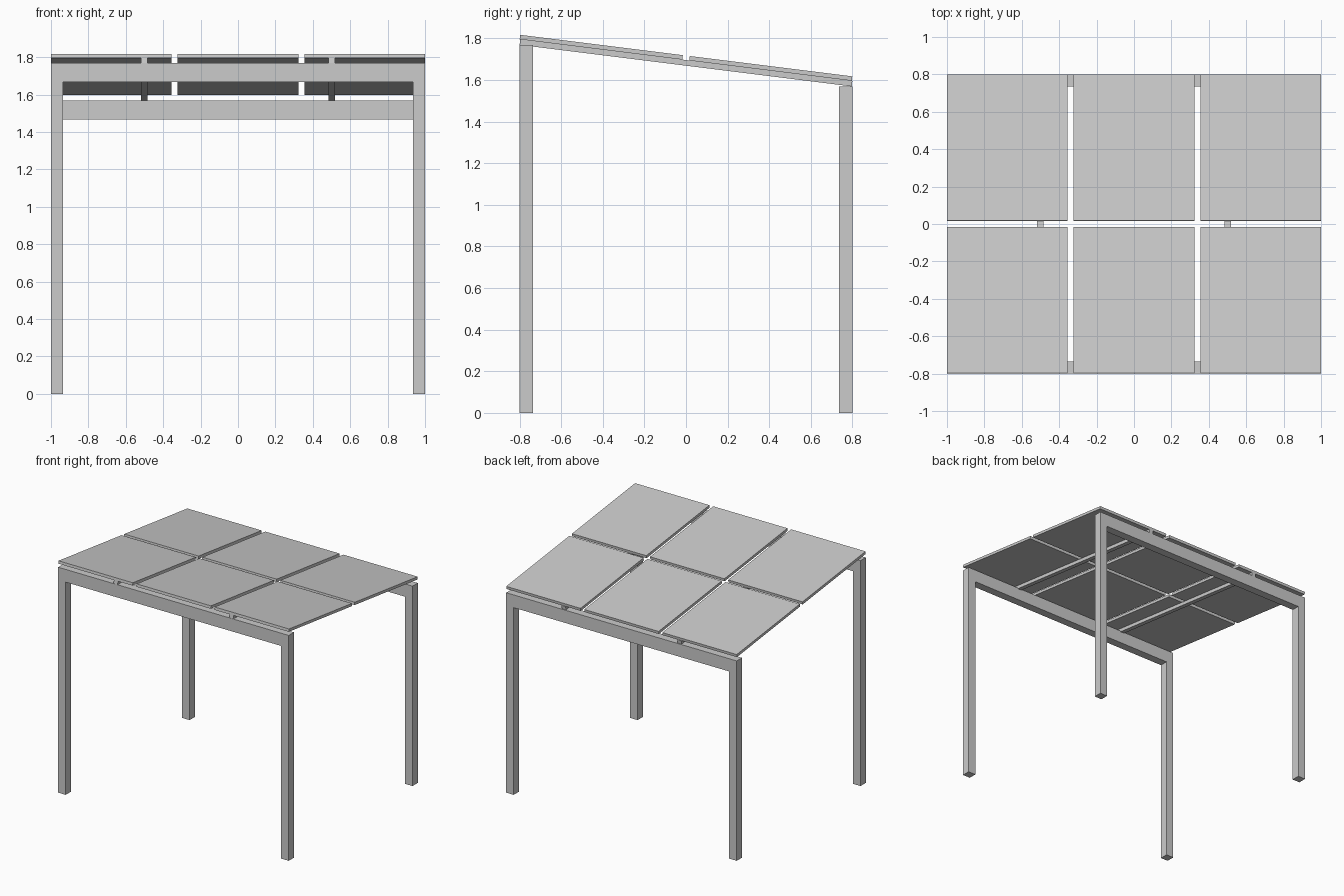
import bpy, bmesh, math
from mathutils import Matrix

if "Cube" in bpy.data.objects:
    bpy.data.objects.remove(bpy.data.objects["Cube"])

grey = bpy.data.materials.new("light_grey")
grey.diffuse_color = (0.6, 0.6, 0.6, 1)
grey.use_nodes = True
grey.node_tree.nodes["Principled BSDF"].inputs["Base Color"].default_value = grey.diffuse_color
SLOPE = -math.atan(0.125)      # roof falls towards the back
POST = 0.065                   # post and beam thickness


def finish(name, bm):
    bmesh.ops.recalc_face_normals(bm, faces=bm.faces)
    mesh = bpy.data.meshes.new(name)
    bm.to_mesh(mesh)
    bm.free()
    mesh.materials.append(grey)
    ob = bpy.data.objects.new(name, mesh)
    bpy.context.collection.objects.link(ob)
    return ob


def portal_frame(name, y, height):
    """Two posts joined by a beam, as one extruded outline."""
    i, h = 1 - POST, height - 0.1
    outline = [(-1, 0), (-i, 0), (-i, h), (i, h), (i, 0), (1, 0), (1, height), (-1, height)]
    bm = bmesh.new()
    face = bm.faces.new([bm.verts.new((x, y, z)) for x, z in outline])
    new = bmesh.ops.extrude_face_region(bm, geom=[face])["geom"]
    verts = [v for v in new if isinstance(v, bmesh.types.BMVert)]
    bmesh.ops.translate(bm, verts=verts, vec=(0, POST, 0))
    finish(name, bm)


def sloped_box(name, x, along, z, size):
    """Box tilted with the roof, shifted along the slope from the middle."""
    bm = bmesh.new()
    m = (Matrix.Translation((x, 0, z)) @ Matrix.Rotation(SLOPE, 4, 'X')
         @ Matrix.Translation((0, along, 0)) @ Matrix.Diagonal((*size, 1)))
    bmesh.ops.create_cube(bm, size=1, matrix=m)
    finish(name, bm)


# High front frame and low back frame
portal_frame("front_frame", -0.8, 1.768)
portal_frame("back_frame", 0.8 - POST, 1.568)

# Rafters resting on both beams
for side, x in (("left", -0.502), ("right", 0.502)):
    sloped_box(f"{side}_rafter", x, 0, 1.6826, (0.035, 1.609, 0.027))

# Six roof panels separated by narrow gaps
LENGTH, GAP = 1.609, 0.034
panel = (LENGTH - GAP) / 2
for row, s in (("front", -1), ("back", 1)):
    for col, x in (("left", -0.6775), ("middle", 0), ("right", 0.6775)):
        sloped_box(f"{row}_{col}_panel", x, s * (panel + GAP) / 2, 1.707,
                   (0.645, panel, 0.0215))
